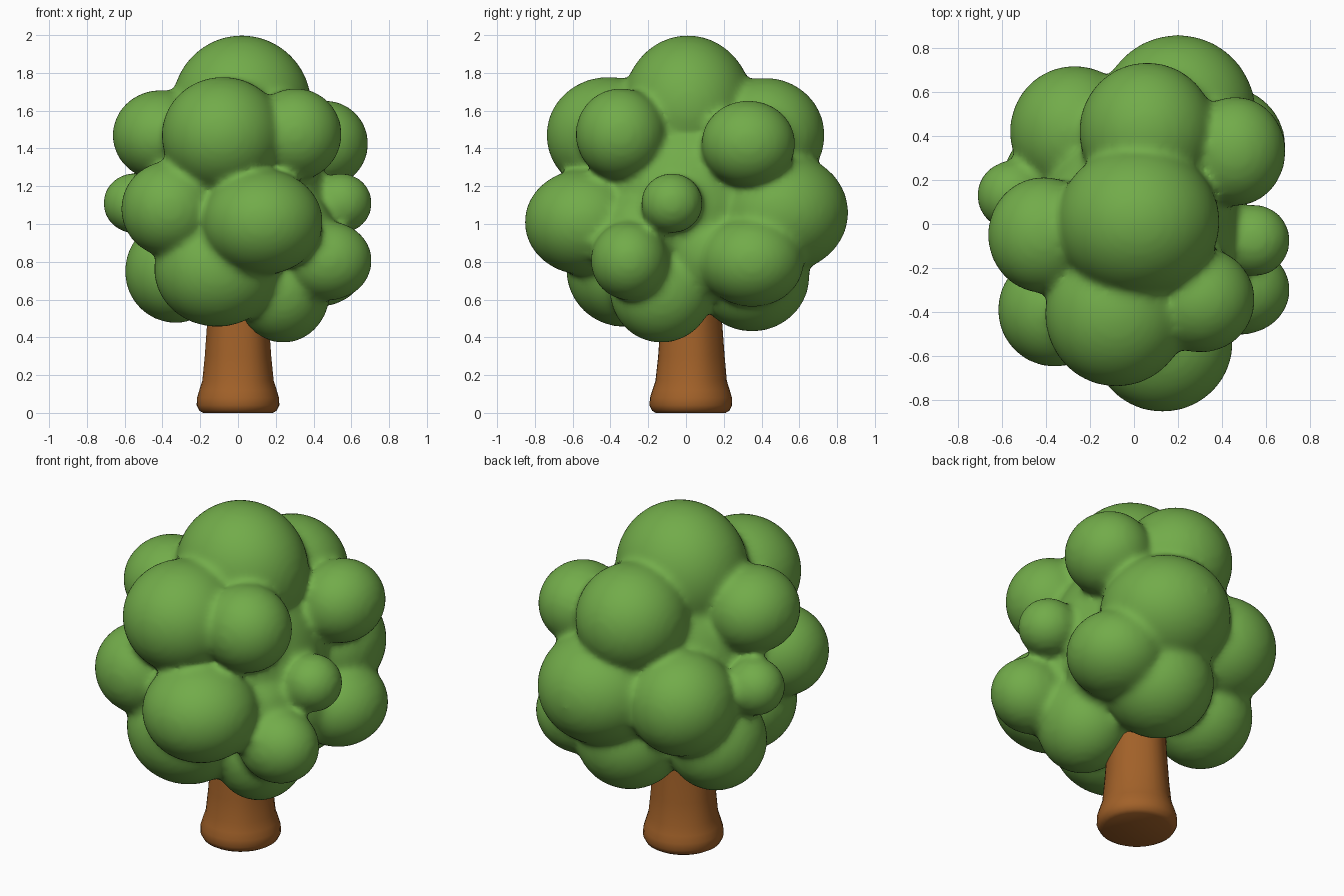
import bpy, bmesh, math
from mathutils import Matrix


def material(name, rgb):
    m = bpy.data.materials.new(name)
    m.diffuse_color = (*rgb, 1)
    return m


def make_object(name, bm, mat):
    me = bpy.data.meshes.new(name)
    bm.to_mesh(me)
    bm.free()
    me.materials.append(mat)
    for p in me.polygons:
        p.use_smooth = True
    ob = bpy.data.objects.new(name, me)
    bpy.context.collection.objects.link(ob)
    return ob


green = material("leaf green", (0.168, 0.41, 0.068))
brown = material("bark brown", (0.36, 0.12, 0.022))

# Leaf clumps: centre, radii
clumps = [
    ((0.02, 0.00, 1.10), (0.465, 0.50, 0.55)),    # core
    ((0.02, 0.01, 1.625), (0.37, 0.345, 0.375)),  # crown top
    ((-0.08, -0.41, 1.47), (0.325, 0.33, 0.31)),  # upper ring
    ((0.305, -0.345, 1.475), (0.245, 0.24, 0.245)),
    ((-0.41, -0.05, 1.47), (0.255, 0.265, 0.24)),
    ((0.46, 0.33, 1.425), (0.23, 0.25, 0.23)),
    ((0.06, 0.42, 1.47), (0.31, 0.315, 0.305)),
    ((0.20, 0.50, 1.06), (0.355, 0.36, 0.32)),    # middle ring
    ((-0.27, 0.42, 1.05), (0.295, 0.30, 0.295)),
    ((-0.55, 0.13, 1.11), (0.165, 0.16, 0.16)),
    ((-0.36, -0.39, 1.08), (0.26, 0.26, 0.255)),
    ((0.13, -0.54, 1.01), (0.32, 0.315, 0.28)),
    ((0.545, -0.075, 1.11), (0.165, 0.165, 0.16)),
    ((0.48, -0.30, 0.805), (0.23, 0.205, 0.21)),   # lower ring
    ((0.42, 0.35, 0.80), (0.27, 0.275, 0.24)),
    ((-0.11, -0.33, 0.76), (0.335, 0.305, 0.305)),
    ((0.24, -0.13, 0.65), (0.25, 0.275, 0.28)),
    ((-0.33, 0.18, 0.75), (0.27, 0.285, 0.275)),
    ((0.12, 0.35, 0.725), (0.30, 0.305, 0.295)),
    ((0.29, -0.22, 0.95), (0.22, 0.24, 0.24)),     # fillers on the right
    ((0.30, 0.12, 0.85), (0.20, 0.22, 0.25)),
]
bm = bmesh.new()
for c, r in clumps:
    bmesh.ops.create_icosphere(
        bm, subdivisions=4, radius=1,
        matrix=Matrix.Translation(c) @ Matrix.Diagonal((*r, 1)))
foliage = make_object("foliage", bm, green)

# Fuse the clumps into one skin with soft creases
remesh = foliage.modifiers.new("fuse", 'REMESH')
remesh.mode = 'VOXEL'
remesh.voxel_size = 0.02
remesh.use_smooth_shade = True
soften = foliage.modifiers.new("soften", 'SMOOTH')
soften.factor = 0.5
soften.iterations = 14

# Trunk: flared foot, gentle taper, slight bark ripples
profile = [(0.0, 0.185), (0.012, 0.205), (0.04, 0.219), (0.08, 0.217),
           (0.12, 0.205), (0.17, 0.189), (0.30, 0.176), (0.48, 0.163),
           (0.60, 0.158), (0.75, 0.15)]
N = 32
bm = bmesh.new()
rings = []
for z, r in profile:
    ring = []
    for i in range(N):
        a = 2 * math.pi * i / N
        rr = r * (1 + 0.02 * math.sin(5 * a) * min(1, z / 0.3))
        ring.append(bm.verts.new((rr * math.cos(a), 0.025 + rr * math.sin(a), z)))
    rings.append(ring)
for lo, hi in zip(rings, rings[1:]):
    for i in range(N):
        j = (i + 1) % N
        bm.faces.new((lo[i], lo[j], hi[j], hi[i]))
bm.faces.new(rings[0][::-1])
bm.faces.new(rings[-1])
trunk = make_object("trunk", bm, brown)
bpy.context.view_layer.objects.active = trunk
trunk.select_set(True)
bpy.ops.object.shade_smooth_by_angle(angle=math.radians(50))
